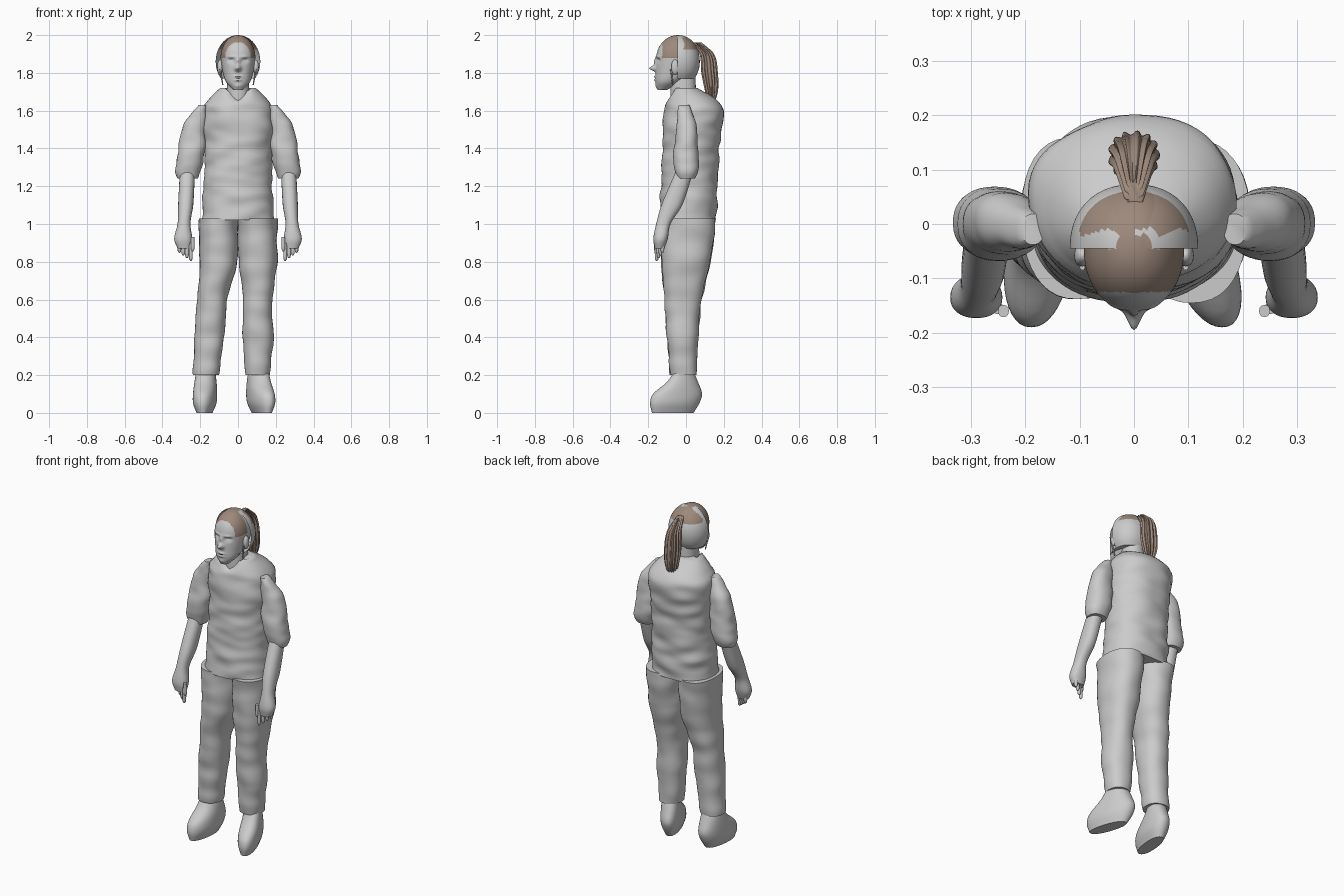
import bpy
import bmesh
import math
from mathutils import Vector, noise

default_cube = bpy.data.objects.get("Cube")
if default_cube:
    bpy.data.objects.remove(default_cube)


def material(name, *rgb):
    colour = (*rgb, 1)
    mat = bpy.data.materials.new(name)
    mat.use_nodes = True
    mat.diffuse_color = colour
    mat.node_tree.nodes["Principled BSDF"].inputs["Base Color"].default_value = colour
    return mat


GREY = material("light_grey", .6, .6, .6)
BROWN = material("hair_brown", .34, .25, .2)
SQUARENESS = .9


def oval(z, rx, ry, x=0, y=0):
    """One horizontal cross-section: height, radii and centre."""
    return Vector((z, rx, ry, x, y))


def dome(z, height, rx, ry, x=0, y=0, start=0):
    """Cross-sections of an ellipsoid from a starting latitude to its top."""
    steps = 9
    angles = [math.radians(start + (88 - start) * i / steps) for i in range(steps + 1)]
    return [oval(z + height * math.sin(a), rx * math.cos(a), ry * math.cos(a), x, y) for a in angles]


def smooth_sections(rows, spacing):
    """Resample cross-sections along a smooth curve through them."""
    def slope(i):
        low, high = rows[max(i - 1, 0)], rows[min(i + 1, len(rows) - 1)]
        return (high - low) / (high[0] - low[0])

    sections = []
    for i, (low, high) in enumerate(zip(rows, rows[1:])):
        gap = high[0] - low[0]
        start, end = slope(i) * gap, slope(i + 1) * gap
        steps = max(2, math.ceil(gap / spacing))
        for step in range(steps):
            t = step / steps
            bend = 3 * (high - low) - 2 * start - end
            twist = 2 * (low - high) + start + end
            sections.append(low + t * (start + t * (bend + t * twist)))
    return sections + [rows[-1]]


def signed_power(value):
    return math.copysign(abs(value) ** SQUARENESS, value)


def loft(name, rows, sides=32, spacing=.015, warp=None, materials=(GREY,), second=None,
         keep=None, mirror=False):
    """Skin through cross-sections listed from bottom to top."""
    bm = bmesh.new()
    rings = []
    for z, rx, ry, x, y in smooth_sections(rows, spacing):
        ring = []
        for k in range(sides):
            angle = math.tau * k / sides
            out = Vector((math.cos(angle), math.sin(angle), 0))
            point = Vector((x + rx * signed_power(out.x), y + ry * signed_power(out.y), z))
            if warp:
                point = warp(point, out)
            if mirror:
                point.x = -point.x
            ring.append(bm.verts.new(point))
        rings.append(ring)
    for low, high in zip(rings, rings[1:]):
        for k in range(sides):
            bm.faces.new((low[k - 1], low[k], high[k], high[k - 1]))
    bm.faces.new(reversed(rings[0]))
    bm.faces.new(rings[-1])
    if mirror:
        bmesh.ops.reverse_faces(bm, faces=bm.faces)
    if keep:
        unwanted = [f for f in bm.faces if not keep(f.calc_center_median())]
        bmesh.ops.delete(bm, geom=unwanted, context='FACES')
    if second:
        for face in bm.faces:
            face.material_index = int(second(face.calc_center_median()))
    mesh = bpy.data.meshes.new(name)
    bm.to_mesh(mesh)
    bm.free()
    for mat in materials:
        mesh.materials.append(mat)
    part = bpy.data.objects.new(name, mesh)
    bpy.context.collection.objects.link(part)
    bpy.ops.object.select_all(action='DESELECT')
    bpy.context.view_layer.objects.active = part
    part.select_set(True)
    bpy.ops.object.shade_smooth_by_angle(angle=math.radians(50))


def folds(depth, tightness):
    """Cloth wrinkles that push the surface in and out."""
    def warp(point, out):
        where = Vector((point.x * 7, point.y * 7, point.z * tightness))
        return point + out * depth * noise.noise(where)
    return warp


# Shirt, with wrinkles below and a dipped neckline above
shirt_folds = folds(.013, 17)


def shirt_warp(point, out):
    rise = (point.z - 1.64) / .08
    if rise < 0:
        return shirt_folds(point, out)
    if out.y < 0:
        point.z -= .06 * rise * max(0, 1 - abs(point.x) / .07)
    return point


loft("shirt", [oval(z=1.02, rx=.19, ry=.15, y=.01),
               oval(z=1.4, rx=.18, ry=.15, y=.025),
               oval(z=1.6, rx=.19, ry=.155, y=.04),
               oval(z=1.66, rx=.155, ry=.13, y=.03),
               oval(z=1.72, rx=.095, ry=.065, y=-.005)], sides=64, warp=shirt_warp)


# Trouser legs and shoes, standing slightly off centre
def turn_toes(position, turn):
    def warp(point, out):
        return point + Vector((position - turn * point.y, 0, 0))
    return warp


for label, ankle, hip, turn in (("right", -.17, -.105, -.1), ("left", .105, .105, .3)):
    loft(label + "_trouser_leg", [oval(z=.2, rx=.065, ry=.07, x=ankle, y=-.015),
                                  oval(z=.4, rx=.08, ry=.083, x=ankle + (hip - ankle) / 4, y=-.017),
                                  oval(z=.6, rx=.08, ry=.1, x=(ankle + hip) / 2, y=-.015),
                                  oval(z=.8, rx=.1, ry=.13, x=hip),
                                  oval(z=1.03, rx=.105, ry=.15, x=hip, y=.01)],
         sides=40, warp=folds(.009, 11))
    loft(label + "_shoe", [oval(z=0, rx=.04, ry=.11, y=-.07),
                           oval(z=.05, rx=.06, ry=.13, y=-.06),
                           oval(z=.1, rx=.062, ry=.13, y=-.045),
                           oval(z=.16, rx=.058, ry=.085, y=-.02),
                           oval(z=.22, rx=.05, ry=.05, y=-.01)],
         sides=40, warp=turn_toes(ankle, turn))


# Arms: rolled sleeve, forearm with palm, fingers and thumb
def finger(name, x, y, tip, root, mirror):
    loft(name, [oval(tip, rx=.003, ry=.003, x=x, y=y), oval(tip + .01, rx=.009, ry=.009, x=x, y=y),
                oval(root, rx=.01, ry=.011, x=x, y=y)], sides=12, mirror=mirror)


for label, mirror in (("left", False), ("right", True)):
    loft(label + "_sleeve", [oval(z=1.24, rx=.055, ry=.045, x=.27),
                             oval(z=1.27, rx=.065, ry=.06, x=.265),
                             oval(z=1.4, rx=.07, ry=.062, x=.247),
                             oval(z=1.55, rx=.055, ry=.05, x=.22),
                             oval(z=1.63, rx=.018, ry=.025, x=.185, y=-.01)],
         sides=40, warp=folds(.012, 18), mirror=mirror)
    loft(label + "_forearm", [oval(z=.87, rx=.035, ry=.025, x=.285, y=-.14),
                              oval(z=.92, rx=.048, ry=.038, x=.29, y=-.135),
                              oval(z=1, rx=.034, ry=.038, x=.286, y=-.12),
                              oval(z=1.1, rx=.04, ry=.055, x=.277, y=-.075),
                              oval(z=1.3, rx=.04, ry=.045, x=.267)], mirror=mirror)
    for i in range(4):
        finger(f"{label}_finger_{i}", x=.25 + .02 * i, y=-.155 + .01 * i,
               tip=.805 + .014 * i, root=.9, mirror=mirror)
    finger(label + "_thumb", x=.24, y=-.16, tip=.855, root=.93, mirror=mirror)

# Neck
loft("neck", [oval(z=1.6, rx=.065, ry=.07, y=-.015), oval(z=1.8, rx=.056, ry=.065, y=-.015)])

# Facial relief as soft bumps and hollows
RELIEF = {"bridge": (0, 1.86, .012, .025, .012), "nose": (0, 1.824, .015, .014, .035),
          "socket": (.037, 1.865, .016, .011, -.015), "eyeball": (.037, 1.862, .011, .006, .008),
          "brow": (.035, 1.885, .022, .007, .006), "upper_lip": (0, 1.779, .02, .005, .01),
          "lower_lip": (0, 1.762, .018, .006, .01), "chin": (0, 1.73, .02, .012, .006)}


def face_warp(point, out):
    front = math.sqrt(max(0, -out.y))
    for x, z, width, height, push in RELIEF.values():
        distance = math.hypot((abs(point.x) - x) / width, (point.z - z) / height)
        point.y -= front * push * math.exp(-distance * distance)
    return point


def is_hair(centre):
    """Brown front cap and brown back cap with a bare band between them."""
    middle = abs(centre.x) < .03
    front = -.125 < centre.y < (-.02 if middle else -.045) and centre.z > 1.88
    back = centre.y > .006 * math.sin(centre.x * 90) - .015 and centre.z > 1.925
    return front or back


head_sections = [oval(z=1.71, rx=.025, ry=.025, y=-.125), oval(z=1.75, rx=.062, ry=.065, y=-.095),
                 oval(z=1.8, rx=.08, ry=.1, y=-.06)]
loft("head", head_sections + dome(z=1.88, height=.12, rx=.092, ry=.113, y=-.043),
     sides=128, spacing=.005, warp=face_warp, materials=(GREY, BROWN), second=is_hair)

# Half shell around the back of the skull
loft("back_of_head", dome(z=1.86, height=.14, rx=.118, ry=.118, y=-.045, start=-40),
     sides=96, spacing=.008, materials=(GREY, BROWN), second=is_hair,
     keep=lambda centre: centre.y > -.046)


# Ponytail with combed strands
def strands(point, out):
    return point + out * .004 * math.cos(13 * math.atan2(out.y, out.x))


loft("ponytail", [oval(z=1.62, rx=.006, ry=.008, y=.13), oval(z=1.7, rx=.035, ry=.03, y=.135),
                  oval(z=1.8, rx=.044, ry=.04, y=.125), oval(z=1.9, rx=.033, ry=.035, y=.11),
                  oval(z=1.96, rx=.014, ry=.025, y=.055)],
     sides=104, warp=strands, materials=(BROWN,))

# Ears and loose locks beside the face
for label, mirror in (("left", False), ("right", True)):
    loft(label + "_ear", dome(z=1.83, height=.04, rx=.015, ry=.02, x=.095, y=-.058, start=-80),
         sides=20, mirror=mirror)
    loft(label + "_loose_lock", [oval(z=1.735, rx=.003, ry=.003, x=.08, y=-.07),
                                 oval(z=1.82, rx=.005, ry=.005, x=.095, y=-.08)],
         sides=10, mirror=mirror)
